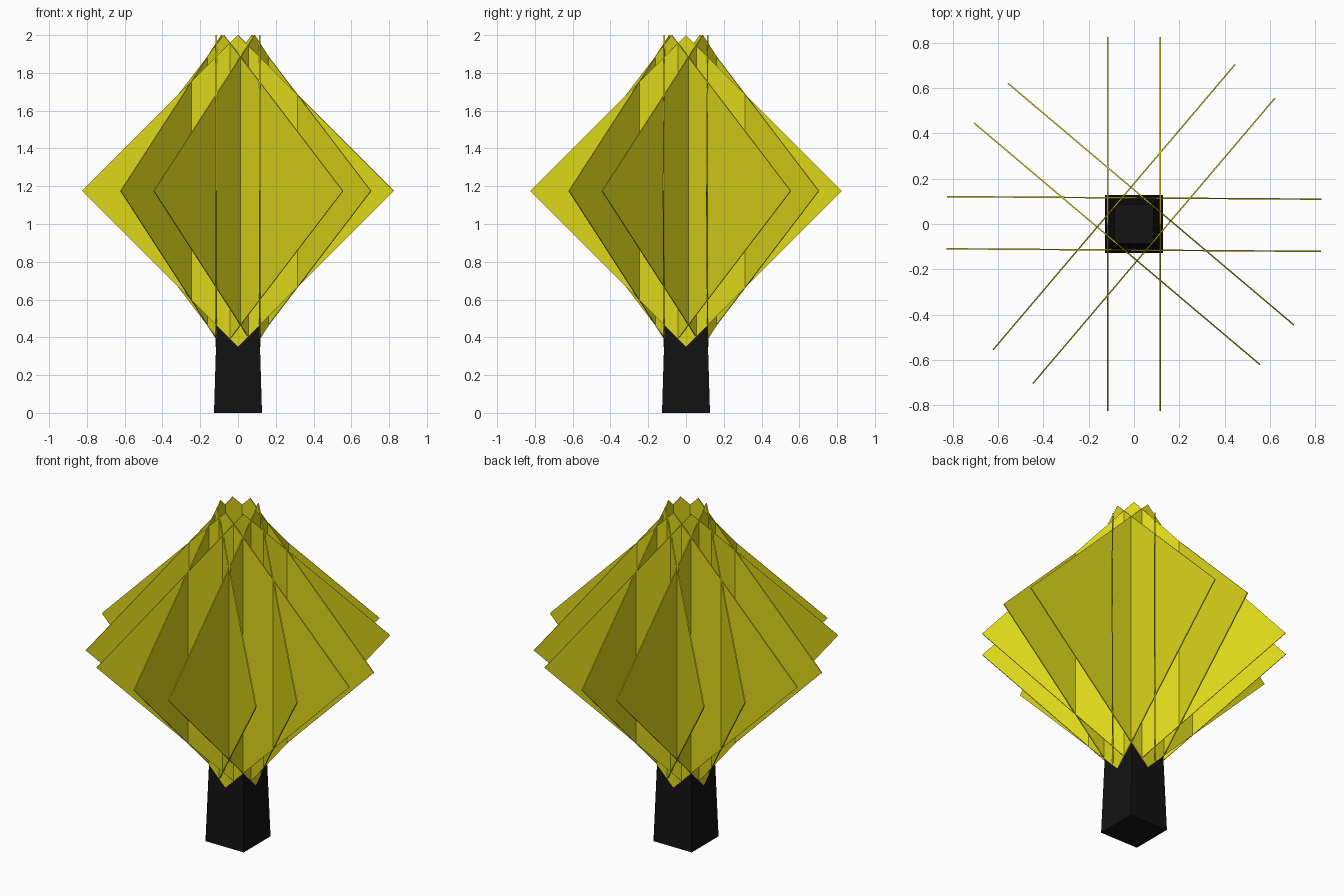
import bpy, bmesh, math
from mathutils import Matrix

if "Cube" in bpy.data.objects:
    bpy.data.objects.remove(bpy.data.objects["Cube"])

def material(name, col):
    m = bpy.data.materials.new(name)
    m.diffuse_color = col
    m.use_nodes = True
    m.node_tree.nodes["Principled BSDF"].inputs["Base Color"].default_value = m.diffuse_color
    return m

LEAF = material("leaf_yellow", (0.72, 0.68, 0.01, 1))
BARK = material("bark_black", (0.006, 0.006, 0.006, 1))

def add_object(name, bm, mat):
    me = bpy.data.meshes.new(name)
    bm.to_mesh(me)
    bm.free()
    me.materials.append(mat)
    ob = bpy.data.objects.new(name, me)
    bpy.context.collection.objects.link(ob)
    return ob

# tapered square trunk
bm = bmesh.new()
r = math.sqrt(2)
H = 1.40
bmesh.ops.create_cone(bm, cap_ends=True, segments=4, radius1=0.127 * r, radius2=0.085 * r, depth=H,
                      matrix=Matrix.Translation((0, 0, H / 2)) @ Matrix.Rotation(math.pi / 4, 4, 'Z'))
add_object("trunk", bm, BARK)

# thin diamond leaf panels: four crossing directions, a parallel pair in each
R, T, OFF = 0.825, 0.006, 0.115
for i, angle in enumerate((90, -0.4, 49.7, -40.2)):
    for j, side in enumerate((-1, 1)):
        bm = bmesh.new()
        bmesh.ops.create_cube(bm, size=1, matrix=Matrix.Rotation(math.pi / 4, 4, 'Y')
                              @ Matrix.Diagonal((R * r, T, R * r, 1)))
        ob = add_object(f"leaf_panel_{i * 2 + j + 1}", bm, LEAF)
        ob.matrix_world = (Matrix.Translation((0, 0, 1.175)) @ Matrix.Rotation(math.radians(angle), 4, 'Z')
                           @ Matrix.Translation((0, side * OFF, 0)))
